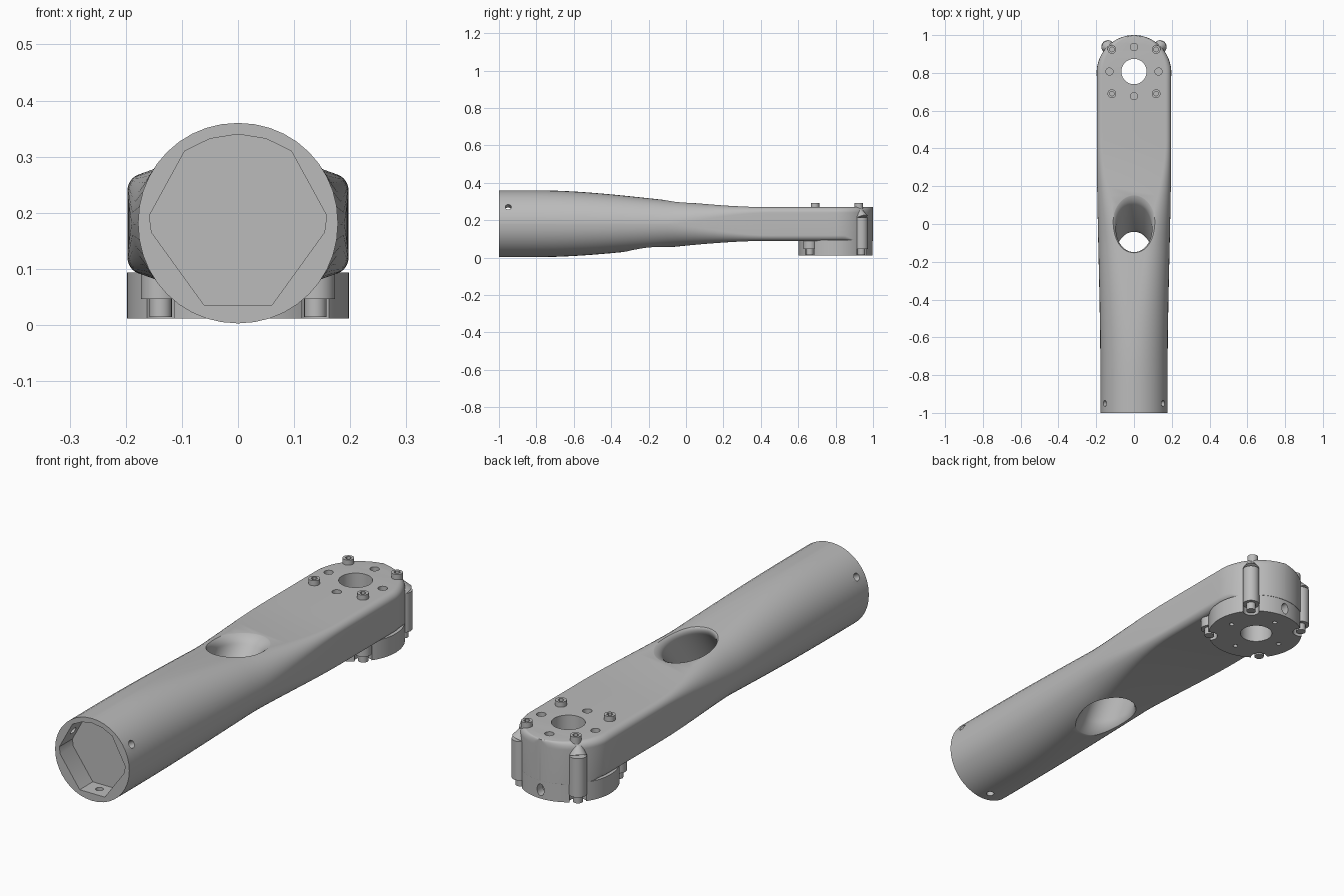
import bpy, bmesh, math
from math import sin, cos, pi, sqrt
from mathutils import Vector

cube = bpy.data.objects.get("Cube")
if cube:
    bpy.data.objects.remove(cube)

metal = bpy.data.materials.new("plain grey metal")
metal.use_nodes = True
grey = (0.5, 0.5, 0.5, 1)
metal.diffuse_color = grey
metal.node_tree.nodes["Principled BSDF"].inputs["Base Color"].default_value = grey

END = 0.8      # y of the joint centre
AXIS_Z = 0.182  # height of the tube axis


def loft(name, rings):
    """Closed skin through rings with equal point counts."""
    bm = bmesh.new()
    rows = [[bm.verts.new(p) for p in ring] for ring in rings]
    n = len(rows[0])
    for a, b in zip(rows, rows[1:]):
        for i in range(n):
            j = (i + 1) % n
            bm.faces.new((a[i], a[j], b[j], b[i]))
    bm.faces.new(rows[0])
    bm.faces.new(rows[-1])
    bmesh.ops.recalc_face_normals(bm, faces=bm.faces)
    mesh = bpy.data.meshes.new(name)
    bm.to_mesh(mesh)
    bm.free()
    obj = bpy.data.objects.new(name, mesh)
    bpy.context.collection.objects.link(obj)
    mesh.materials.append(metal)
    return obj


def rod(name, start, end, r, r_end=None, sides=32):
    """Cylinder or cone between two points."""
    start, end = Vector(start), Vector(end)
    axis = end - start
    bpy.ops.mesh.primitive_cone_add(vertices=sides, radius1=r,
                                    radius2=r if r_end is None else r_end,
                                    depth=axis.length, location=(start + end) / 2,
                                    rotation=axis.to_track_quat('Z', 'Y').to_euler())
    obj = bpy.context.object
    obj.name = name
    obj.data.materials.append(metal)
    return obj


def cut(obj, cutters):
    bpy.context.view_layer.objects.active = obj
    for c in cutters:
        mod = obj.modifiers.new("cut", 'BOOLEAN')
        mod.operation, mod.solver, mod.object = 'DIFFERENCE', 'EXACT', c
        bpy.ops.object.modifier_apply(modifier=mod.name)
        bpy.data.objects.remove(c)


def smooth(a, b, x):
    t = min(max((x - a) / (b - a), 0), 1)
    return t * t * (3 - 2 * t)


def shape(y):
    """Half width, bottom, top and corner radius of the arm at y."""
    t = smooth(-0.8, 0.45, y)
    return 0.178 + 0.019 * t, 0.003 + 0.087 * t, 0.36 - 0.09 * t, 0.178 - 0.148 * t * t


def section(y, width=None):
    w, low, high, r = shape(y)
    w = width or w
    r = min(r, w * 0.99, (high - low) * 0.495)
    r_low = max(r * (1 - smooth(0.84, 0.92, y)), 0.001)
    ring = []
    for k, (sx, sz) in enumerate(((1, 1), (-1, 1), (-1, -1), (1, -1))):
        rad = r if sz > 0 else min(r_low, r)
        cz = high - rad if sz > 0 else low + rad
        for i in range(11):
            a = (k + i / 10) * pi / 2
            ring.append((sx * (w - rad) + rad * cos(a), y, cz + rad * sin(a)))
    return ring


# Arm: round tube blending into a flat bar with a rounded end
rings = [section(-1 + 0.05 * i) for i in range(37)]
for i in range(1, 19):
    a = min(i * pi / 36, 1.55)
    rings.append(section(END + 0.2 * sin(a), 0.197 * cos(a)))
arm = loft("arm_body", rings)

# Slanted window with flared rims
window = []
for i in range(61):
    s = -0.12 + 1.24 * i / 60
    d = min(max(min(s, 1 - s) * 0.24 + 0.006, 0), 0.04)
    flare = 0.04 - sqrt(0.04 ** 2 - (0.04 - d) ** 2)
    ring = []
    for k in range(48):
        a = k * pi / 24
        y = 0.19 * (s - 1) + (0.133 + flare) * sin(a)
        _, low, high, _ = shape(y)
        ring.append(((0.095 + flare) * cos(a), y, low + s * (high - low)))
    window.append(ring)
cutters = [loft("window_cutter", window)]

# Socket in the tube mouth, flattened where the three screws enter
half = [(0.05, 0.332), (0.095, 0.31), (0.158, 0.195), (0.154, 0.165), (0.06, 0.035)]
outline = [(0, 0.34)] + half + [(-x, z) for x, z in reversed(half)]
cutters.append(loft("socket_cutter", [[(x, y, z) for x, z in outline] for y in (-1.1, -0.91)]))
for deg in (30, 150, 270):
    c, s = cos(math.radians(deg)), sin(math.radians(deg))
    cutters.append(rod("screw_cutter", (0.1 * c, -0.95, AXIS_Z + 0.1 * s),
                       (0.25 * c, -0.95, AXIS_Z + 0.25 * s), 0.016, sides=20))

# Joint bore and four screw holes around it
cutters.append(rod("bore_cutter", (0, 0.807, -0.1), (0, 0.807, 0.4), 0.067, sides=48))
cardinal = [(0.13, 0), (0, 0.13), (-0.13, 0), (0, -0.13)]
for x, y in cardinal:
    cutters.append(rod("hole_cutter", (x, 0.807 + y, 0.2), (x, 0.807 + y, 0.4), 0.019, sides=20))
cut(arm, cutters)

# Round flange under the joint, with corner pockets, side slot and holes
flange = rod("joint_flange", (0, END, 0.012), (0, END, 0.094), 0.198, sides=64)
diagonal = [(sx, sy) for sx in (-1, 1) for sy in (-1, 1)]
cutters = [rod("bore_cutter", (0, 0.807, -0.1), (0, 0.807, 0.4), 0.067, sides=48)]
for sx, sy in diagonal:
    x, y = 0.138 * sx, END + 0.138 * sy
    cutters.append(rod("pocket_cutter", (x, y, -0.05), (x, y, 0.046), 0.034))
for x, y in cardinal:
    cutters.append(rod("hole_cutter", (x, END + y, -0.05), (x, END + y, 0.04), 0.01, sides=16))
slot = rod("slot_cutter", (0, 0.96, 0.05), (0, 1.1, 0.05), 0.017, sides=24)
slot.scale.y = 1.5
bpy.context.view_layer.update()
cutters.append(slot)
cut(flange, cutters)

# Bosses, clamp bolts and cap screws at the four corners
for sx, sy in diagonal:
    tag = ("left" if sx > 0 else "right") + ("_back" if sy > 0 else "_front")
    x, y = 0.138 * sx, END + 0.138 * sy
    top = 0.215 if sy > 0 else 0.09
    rod("boss_" + tag, (x, y, 0.046), (x, y, top), 0.035)
    if sy > 0:
        rod("boss_cap_" + tag, (x, y, top), (x * 0.93, y - 0.012, 0.25), 0.035, 0.018)
    rod("clamp_bolt_" + tag, (x, y, 0.014), (x, y, 0.06), 0.02, sides=24)
    x, y = 0.117 * sx, 0.807 + 0.117 * sy
    screw = rod("cap_screw_" + tag, (x, y, 0.25), (x, y, 0.292), 0.023, sides=24)
    cut(screw, [rod("hex_cutter", (x, y, 0.278), (x, y, 0.35), 0.013, sides=6)])

# Smooth shading with crisp edges
bpy.ops.object.select_all(action='DESELECT')
for obj in bpy.context.scene.objects:
    if obj.type == 'MESH':
        obj.select_set(True)
        bpy.context.view_layer.objects.active = obj
bpy.ops.object.shade_smooth_by_angle(angle=math.radians(32))
